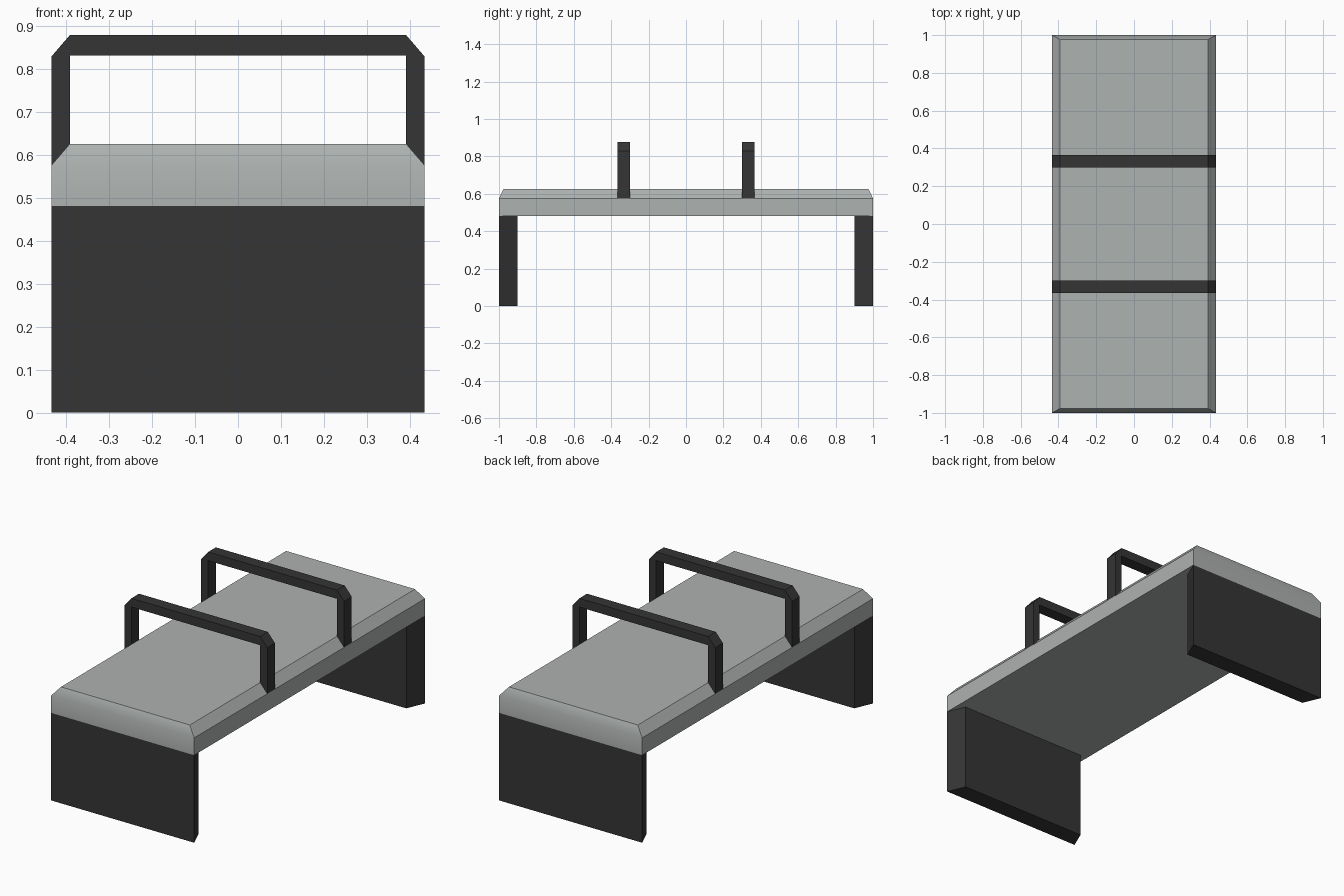
import bpy, bmesh, math

if "Cube" in bpy.data.objects:
    bpy.data.objects.remove(bpy.data.objects["Cube"])

W, W_IN = 0.434, 0.391          # half widths: outer and chamfered
Z_SEAT, Z_EDGE, Z_TOP = 0.48, 0.575, 0.625


def material(name, rgb):
    m = bpy.data.materials.new(name)
    m.diffuse_color = (*rgb, 1)
    m.use_nodes = True
    m.node_tree.nodes["Principled BSDF"].inputs["Base Color"].default_value = m.diffuse_color
    return m


grey = material("light grey", (0.42, 0.445, 0.435))
dark = material("charcoal", (0.035, 0.035, 0.035))


def make_object(name, bm, mat):
    bmesh.ops.recalc_face_normals(bm, faces=bm.faces)
    me = bpy.data.meshes.new(name)
    bm.to_mesh(me)
    bm.free()
    me.materials.append(mat)
    ob = bpy.data.objects.new(name, me)
    bpy.context.collection.objects.link(ob)
    return ob


def extrude(name, profile, offset, mat):
    bm = bmesh.new()
    f = bm.faces.new([bm.verts.new(p) for p in profile])
    ext = bmesh.ops.extrude_face_region(bm, geom=[f], use_keep_orig=True)
    verts = [v for v in ext["geom"] if isinstance(v, bmesh.types.BMVert)]
    bmesh.ops.translate(bm, verts=verts, vec=offset)
    return make_object(name, bm, mat)


# Seat slab: stacked rectangles with a chamfered top rim
bm = bmesh.new()
rings = [[bm.verts.new((sx * w, sy * d, z))
          for sx, sy in ((-1, -1), (1, -1), (1, 1), (-1, 1))]
         for w, d, z in ((W, 1, Z_SEAT), (W, 1, Z_EDGE), (W_IN, 0.976, Z_TOP))]
bm.faces.new(rings[0][::-1])
bm.faces.new(rings[-1])
for a, b in zip(rings, rings[1:]):
    for i in range(4):
        j = (i + 1) % 4
        bm.faces.new((a[i], a[j], b[j], b[i]))
seat = make_object("seat", bm, grey)
bpy.context.view_layer.objects.active = seat
seat.select_set(True)
bpy.ops.object.shade_smooth_by_angle(angle=math.radians(30))
seat.select_set(False)

for s, side in ((-1, "front"), (1, "back")):
    # Panel leg, narrower on its inner face
    extrude(side + "_leg",
            [(-W, s, 0), (W, s, 0), (W_IN, s * 0.9, 0), (-W_IN, s * 0.9, 0)],
            (0, 0, Z_SEAT), dark)

    # Arm hoop, with feet resting on the seat chamfer
    half = [(W_IN, 0.83), (W_IN, Z_TOP), (W, Z_EDGE), (W, 0.828), (W_IN, 0.878)]
    outline = half + [(-x, z) for x, z in reversed(half)]
    y = s * 0.333 - 0.033
    extrude(side + "_arm_hoop", [(x, y, z) for x, z in outline],
            (0, 0.066, 0), dark)
